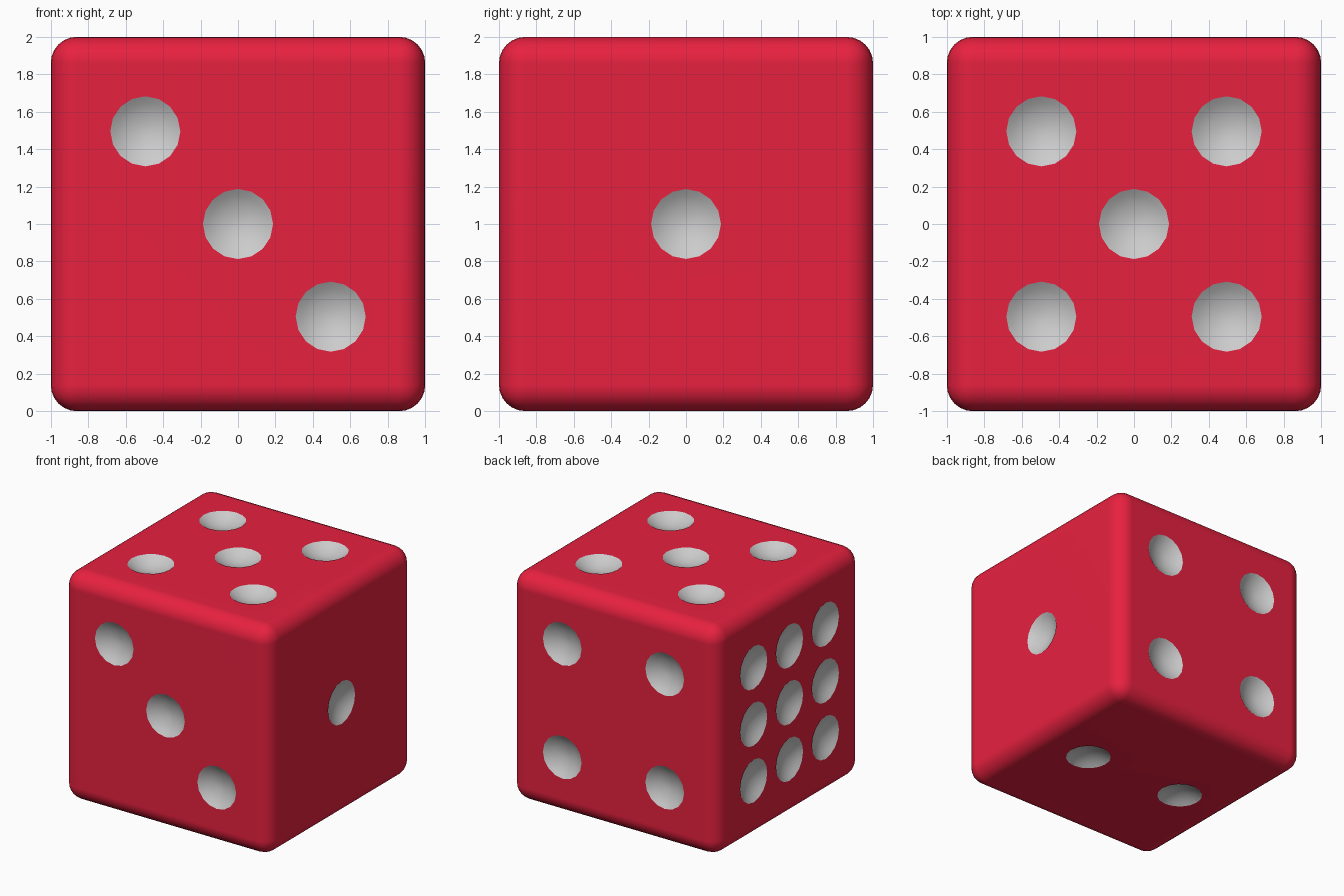
import bpy, bmesh
from math import pi, sin, cos, asin, radians
from mathutils import Vector, Matrix

if "Cube" in bpy.data.objects:
    bpy.data.objects.remove(bpy.data.objects["Cube"])

PIP_R, PIP_D = 0.187, 0.065      # pip rim radius and depth
S = 0.495                        # pip offset from the face centre


def material(name, rgb):
    m = bpy.data.materials.new(name)
    m.diffuse_color = (*rgb, 1)
    m.use_nodes = True
    m.node_tree.nodes["Principled BSDF"].inputs["Base Color"].default_value = m.diffuse_color
    return m


red = material("red", (0.8, 0.015, 0.05))
pale = material("pale_grey", (0.72, 0.72, 0.72))


def make_object(name, bm, mats):
    me = bpy.data.meshes.new(name)
    bm.to_mesh(me)
    bm.free()
    for m in mats:
        me.materials.append(m)
    ob = bpy.data.objects.new(name, me)
    bpy.context.collection.objects.link(ob)
    return ob


def add_pip(bm, matrix):
    """Lathed plug whose lower end is a shallow spherical bowl."""
    R = (PIP_R ** 2 + PIP_D ** 2) / (2 * PIP_D)
    top = asin(PIP_R / R)
    pts = [(R * sin(top * i / 5), R - PIP_D - R * cos(top * i / 5)) for i in range(6)]
    pts += [(PIP_R, 0.1), (0, 0.1)]
    part = bmesh.new()
    vs = [part.verts.new((x, 0, z)) for x, z in pts]
    es = [part.edges.new(p) for p in zip(vs, vs[1:])]
    bmesh.ops.spin(part, geom=vs + es, cent=(0, 0, 0), axis=(0, 0, 1),
                   angle=2 * pi, steps=16)
    bmesh.ops.remove_doubles(part, verts=part.verts[:], dist=1e-4)
    bmesh.ops.recalc_face_normals(part, faces=part.faces[:])
    part.transform(matrix)
    tmp = bpy.data.meshes.new("tmp")
    part.to_mesh(tmp)
    part.free()
    bm.from_mesh(tmp)
    bpy.data.meshes.remove(tmp)


# rounded cube body
bm = bmesh.new()
bmesh.ops.create_cube(bm, size=2, matrix=Matrix.Translation((0, 0, 1)))
bmesh.ops.bevel(bm, geom=bm.edges[:], offset=0.14, segments=6, profile=0.5,
                affect='EDGES', clamp_overlap=True)
body = make_object("die_body", bm, [red, pale])

# pip patterns: (outward normal, face "right", face "up", pip positions)
X, Y, Z = Vector((1, 0, 0)), Vector((0, 1, 0)), Vector((0, 0, 1))
four = [(a, b) for a in (-S, S) for b in (-S, S)]
nine = [(a, b) for a in (-S, 0, S) for b in (-S, 0, S)]
faces = [
    (-Y, X, Z, [(-S, S), (0, 0), (S, -S)]),
    (X, Y, Z, [(0, 0)]),
    (Z, X, Y, four + [(0, 0)]),
    (Y, -X, Z, four),
    (-X, -Y, Z, nine),
    (-Z, X, -Y, [(-S, 0), (S, 0)]),
]
bm = bmesh.new()
for n, u, v, spots in faces:
    rot = Matrix((u, v, n)).transposed().to_4x4()
    for a, b in spots:
        add_pip(bm, Matrix.Translation(Z + n + u * a + v * b) @ rot)
cutter = make_object("pip_cutter", bm, [pale])
cutter.hide_render = True

# carve the pips and keep the cutter material inside them
mod = body.modifiers.new("pips", 'BOOLEAN')
mod.object = cutter
mod.operation = 'DIFFERENCE'
mod.solver = 'EXACT'
mod.material_mode = 'TRANSFER'
deps = bpy.context.evaluated_depsgraph_get()
body_mesh = bpy.data.meshes.new_from_object(body.evaluated_get(deps))
body.modifiers.clear()
body.data = body_mesh
bpy.data.objects.remove(cutter)

# smooth shading with crisp pip rims and flat faces
bpy.context.view_layer.objects.active = body
body.select_set(True)
bpy.ops.object.shade_smooth_by_angle(angle=radians(28))
wn = body.modifiers.new("flat_faces", 'WEIGHTED_NORMAL')
wn.keep_sharp = True
